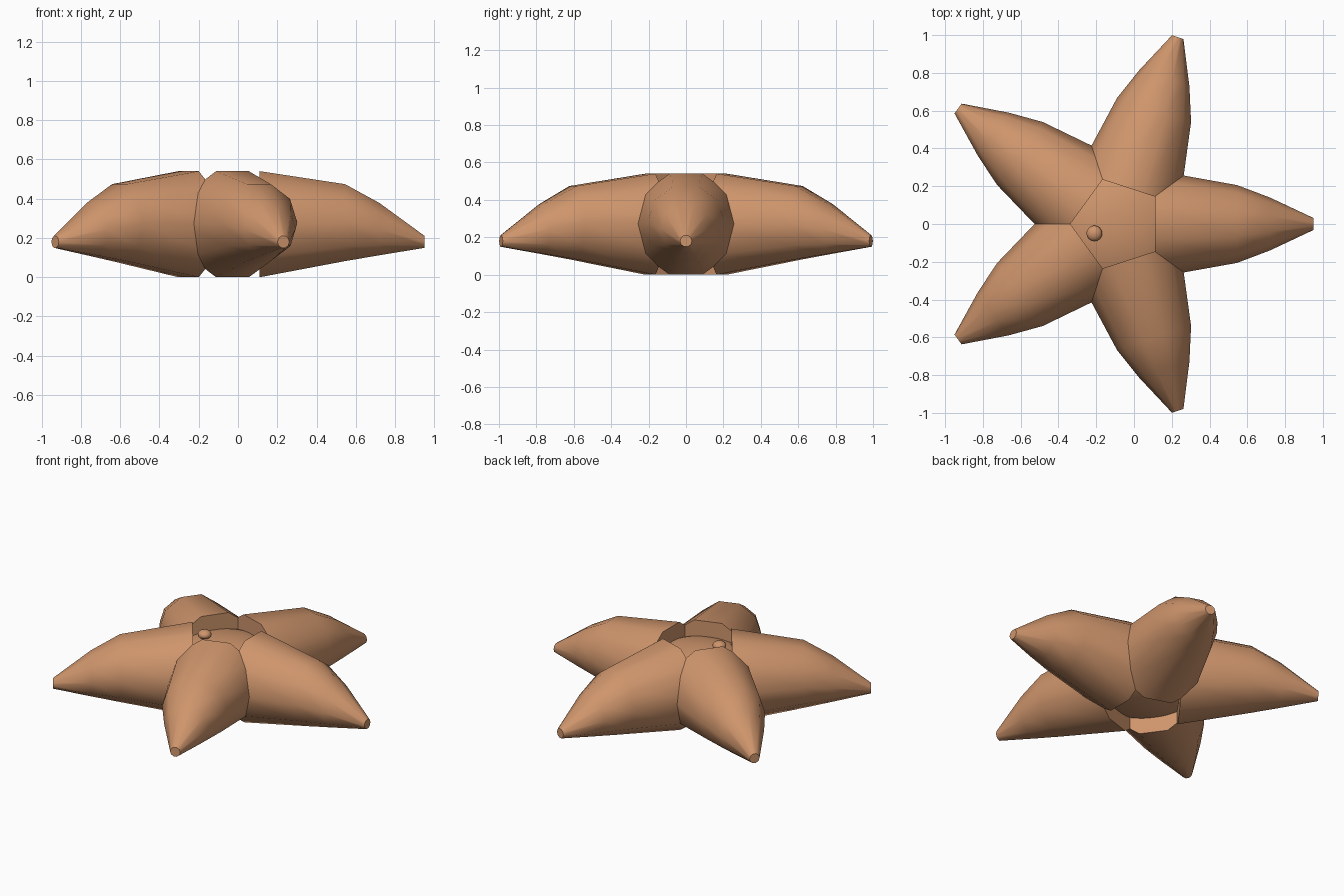
import bpy, bmesh, math
from mathutils import Matrix, Vector

if "Cube" in bpy.data.objects:
    bpy.data.objects.remove(bpy.data.objects["Cube"])

CENTRE = Vector((-0.09, 0.0, 0.0))   # hub of the star
SIDES = 10

skin = bpy.data.materials.new("tan_skin")
skin.diffuse_color = (0.62, 0.30, 0.15, 1.0)
skin.use_nodes = True
skin.node_tree.nodes["Principled BSDF"].inputs["Base Color"].default_value = skin.diffuse_color


def finish(name, bm, angle):
    bmesh.ops.recalc_face_normals(bm, faces=bm.faces)
    mesh = bpy.data.meshes.new(name)
    bm.to_mesh(mesh)
    bm.free()
    mesh.materials.append(skin)
    obj = bpy.data.objects.new(name, mesh)
    bpy.context.collection.objects.link(obj)
    bpy.ops.object.select_all(action='DESELECT')
    obj.select_set(True)
    bpy.context.view_layer.objects.active = obj
    bpy.ops.object.shade_smooth_by_angle(angle=math.radians(angle))
    return obj


def arm(name, turn):
    # rings along the arm: distance from hub, height of centre, radius
    stations = [(0.20, 0.27, 0.284), (0.635, 0.278, 0.206),
                (0.81, 0.245, 0.14), (1.04, 0.18, 0.032)]
    bm = bmesh.new()
    rings = []
    for d, z, r in stations:
        rings.append([bm.verts.new((d, r * math.cos(a), z + r * math.sin(a)))
                      for a in (2 * math.pi * i / SIDES for i in range(SIDES))])
    for lo, hi in zip(rings, rings[1:]):
        for i in range(SIDES):
            j = (i + 1) % SIDES
            bm.faces.new((lo[i], lo[j], hi[j], hi[i]))
    bm.faces.new(rings[0])
    bm.faces.new(rings[-1])
    bmesh.ops.transform(bm, verts=bm.verts,
                        matrix=Matrix.Translation(CENTRE) @ Matrix.Rotation(turn, 4, 'Z'))
    return finish(name, bm, 45)


def ellipsoid(name, loc, size, segments, rings):
    bm = bmesh.new()
    bmesh.ops.create_uvsphere(bm, u_segments=segments, v_segments=rings, radius=1.0,
                              matrix=Matrix.Translation(loc) @ Matrix.Diagonal((*size, 1)))
    return finish(name, bm, 60)


# five identical arms around the hub
for k in range(5):
    arm(f"arm_{k + 1}", math.radians(72 * k))

# flattened body in the middle, and the small knob on its top
ellipsoid("central_disc", CENTRE + Vector((0, 0, 0.27)), (0.38, 0.38, 0.2), 32, 16)
ellipsoid("top_knob", Vector((-0.21, -0.05, 0.485)), (0.042, 0.042, 0.028), 16, 8)
